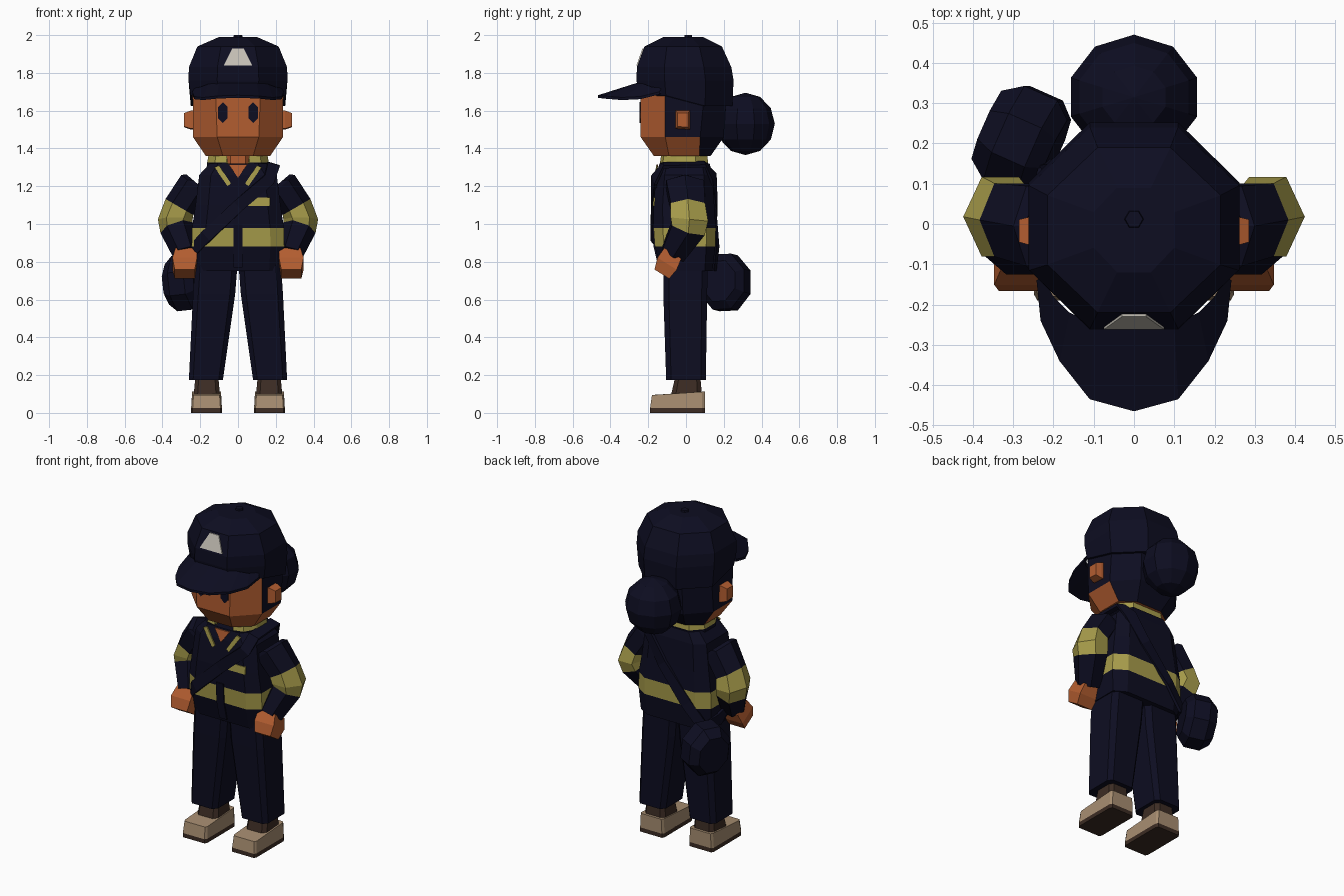
import bpy, bmesh, math
from mathutils import Vector

old = bpy.data.objects.get("Cube")
if old:
    bpy.data.objects.remove(old)


def material(name, rgb):
    m = bpy.data.materials.new(name)
    m.use_nodes = True
    m.diffuse_color = (*rgb, 1)
    m.node_tree.nodes["Principled BSDF"].inputs["Base Color"].default_value = (*rgb, 1)
    return m


NAVY = material("navy", (0.004, 0.004, 0.015))
SKIN = material("skin", (0.45, 0.11, 0.03))
YELLOW = material("reflective_yellow", (0.39, 0.335, 0.07))
BEIGE = material("shoe_beige", (0.39, 0.27, 0.165))
BROWN = material("dark_brown", (0.045, 0.025, 0.017))
PALE = material("badge_pale", (0.55, 0.52, 0.46))


def finish(name, bm, mats, rule=None):
    bmesh.ops.recalc_face_normals(bm, faces=bm.faces)
    if rule:
        for f in bm.faces:
            f.material_index = rule(f.calc_center_median())
    me = bpy.data.meshes.new(name)
    bm.to_mesh(me)
    bm.free()
    for m in mats:
        me.materials.append(m)
    ob = bpy.data.objects.new(name, me)
    bpy.context.collection.objects.link(ob)
    return ob


def loft(name, rings, mats, rule=None, closed=True, cap=True, bands=()):
    """Skin rows of points; segments listed in bands get the second material."""
    bm = bmesh.new()
    rows = [[bm.verts.new(p) for p in r] for r in rings]
    n = len(rows[0])
    for k, (a, b) in enumerate(zip(rows, rows[1:])):
        for i in range(n if closed else n - 1):
            j = (i + 1) % n
            f = bm.faces.new((a[i], a[j], b[j], b[i]))
            f.material_index = int(k in bands)
    if cap:
        bm.faces.new(rows[0])
        bm.faces.new(rows[-1])
    return finish(name, bm, mats, rule)


def octo(x0, x1, y0, y1, z, cut):
    """Rectangle with cut corners at height z."""
    c, d = cut * (x1 - x0) / 2, cut * (y1 - y0) / 2
    return [(x0 + c, y0, z), (x1 - c, y0, z), (x1, y0 + d, z), (x1, y1 - d, z),
            (x1 - c, y1, z), (x0 + c, y1, z), (x0, y1 - d, z), (x0, y0 + d, z)]


def tilted(c, d, ru, rv, n, side, phase=0.0):
    """Ring around c, perpendicular to d, mirrored by side."""
    d = Vector(d).normalized()
    u = Vector((0, 1, 0)).cross(-d).normalized()
    v = d.cross(u)
    out = []
    for i in range(n):
        a = phase + 2 * math.pi * i / n
        p = Vector(c) + u * ru * math.cos(a) + v * rv * math.sin(a)
        out.append((p.x * side, p.y, p.z))
    return out


def plate(name, pts, mat, offset=(0, -0.008, 0)):
    back = [tuple(Vector(p) - Vector(offset)) for p in pts]
    return loft(name, [back, pts], [mat])


# jacket with a reflective waist band
torso = [(0.235, -0.13, 0.14, 0.75), (0.245, -0.165, 0.155, 0.88), (0.243, -0.172, 0.158, 0.98),
         (0.225, -0.172, 0.15, 1.1), (0.205, -0.158, 0.14, 1.26), (0.15, -0.14, 0.125, 1.32)]
loft("jacket", [octo(-w, w, f, b, z, 0.3) for w, f, b, z in torso], [NAVY, YELLOW], bands=(1,))
plate("zip_flap", [(-0.025, -0.145, 0.77), (0.025, -0.145, 0.77), (0.025, -0.172, 0.88),
                   (0.025, -0.179, 1.0), (-0.025, -0.179, 1.0), (-0.025, -0.172, 0.88)], NAVY)
plate("chest_stripe", [(0.03, -0.175, 1.095), (0.17, -0.175, 1.095),
                       (0.17, -0.172, 1.14), (0.08, -0.172, 1.14)], YELLOW)

# collar, open at the front
half = [(0.06, -0.135), (0.12, -0.12), (0.16, -0.05), (0.16, 0.05), (0.1, 0.115)]
path = half + [(-x, y) for x, y in reversed(half)]
loft("collar", [[(x * s, y * s, z) for x, y in path] for s, z in
                ((1.02, 1.27), (1.02, 1.325), (0.98, 1.362), (0.84, 1.3))],
     [NAVY, YELLOW], closed=False, cap=False, bands=(1, 2))
plate("throat", [(-0.05, -0.155, 1.315), (0, -0.166, 1.245), (0.05, -0.155, 1.315)], SKIN)
loft("neck", [octo(-0.065, 0.065, -0.09, 0.06, z, 0.4) for z in (1.25, 1.4)], [SKIN])
for s, side in ((1, "left"), (-1, "right")):
    plate(side + "_lapel_trim", [(0.1 * s, -0.158, 1.31), (0.125 * s, -0.158, 1.3),
                                 (0.055 * s, -0.17, 1.2), (0.038 * s, -0.17, 1.215)], YELLOW)

# arms, hands, legs, shoes
for s, side in ((1, "left"), (-1, "right")):
    loft(side + "_sleeve", [
        tilted((0.2, -0.005, 1.2), (0.6, 0, -0.7), 0.095, 0.11, 6, s),
        tilted((0.235, -0.005, 1.205), (0.6, 0, -0.7), 0.085, 0.115, 6, s),
        tilted((0.31, 0.01, 1.09), (0.5, 0, -0.86), 0.085, 0.105, 6, s),
        tilted((0.332, 0.018, 1.025), (0, -0.1, -1), 0.092, 0.115, 6, s),
        tilted((0.325, 0.012, 0.98), (-0.3, -0.3, -0.9), 0.09, 0.105, 6, s),
        tilted((0.275, -0.07, 0.84), (-0.2, -0.5, -0.8), 0.07, 0.075, 6, s)],
        [NAVY, YELLOW], bands=(2, 3))
    loft(side + "_hand", [
        tilted((0.275, -0.07, 0.845), (0, -0.5, -0.8), 0.08, 0.075, 4, s, math.pi / 4),
        tilted((0.282, -0.1, 0.79), (0, -0.5, -0.8), 0.092, 0.085, 4, s, math.pi / 4),
        tilted((0.282, -0.128, 0.735), (0, -0.5, -0.8), 0.075, 0.065, 4, s, math.pi / 4)], [SKIN])

    def block(name, rows, mats, cut, **kw):
        return loft(side + name, [octo(min(a * s, b * s), max(a * s, b * s), f, r, z, cut)
                                  for a, b, f, r, z in rows], mats, **kw)

    block("_trouser_leg", [(0.08, 0.26, -0.105, 0.105, 0.175), (0.015, 0.238, -0.12, 0.112, 0.63),
                           (0.0, 0.225, -0.12, 0.115, 0.82)], [NAVY], 0.25)
    block("_ankle", [(0.095, 0.235, -0.08, 0.085, 0.09), (0.105, 0.225, -0.055, 0.075, 0.2)],
          [BROWN], 0.3)
    block("_sole", [(0.085, 0.248, -0.19, 0.1, 0), (0.085, 0.248, -0.19, 0.1, 0.025)], [BROWN], 0.1)
    shoe = block("_shoe", [(0.085, 0.248, -0.19, 0.1, 0.025), (0.09, 0.243, -0.18, 0.1, 0.112)],
                 [BEIGE], 0.1)
    for v in shoe.data.vertices:
        if v.co.z > 0.1 and v.co.y < -0.1:
            v.co.z = 0.095

    # ears and eyes
    loft(side + "_ear", [[(x * s, -0.015 + y * k, 1.55 + z * k) for y, z in
                          ((-0.04, -0.045), (0.035, -0.05), (0.035, 0.05), (-0.04, 0.05))]
                         for x, k in ((0.22, 1), (0.25, 1), (0.285, 0.75))], [SKIN])
    plate(side + "_eye", [((0.08 + x) * s, -0.246, 1.59 + z) for x, z in
                          ((0, -0.055), (0.025, -0.03), (0.025, 0.03),
                           (0, 0.055), (-0.025, 0.03), (-0.025, -0.03))], NAVY)


# head: skin at the face and jaw, hair elsewhere
def hair_rule(c):
    return int(c.y > (-0.08 if c.z > 1.46 else 0.09))


def head_ring(w, f, y1, y2, b, fw, z):
    h = [(fw, f), (w, y1), (w, y2), (0.5 * w, b)]
    return [(x, y, z) for x, y in h] + [(-x, y, z) for x, y in reversed(h)]


loft("head", [head_ring(0.17, -0.17, -0.09, 0.07, 0.13, 0.08, 1.36),
              head_ring(0.238, -0.24, -0.11, 0.075, 0.2, 0.11, 1.46),
              head_ring(0.24, -0.24, -0.11, 0.1, 0.215, 0.12, 1.72)], [SKIN, NAVY], hair_rule)
bm = bmesh.new()
bmesh.ops.create_uvsphere(bm, u_segments=10, v_segments=6, radius=0.165)
bmesh.ops.translate(bm, vec=(0, 0.315, 1.53), verts=bm.verts)
for v in bm.verts:
    v.co.y = 0.315 + (v.co.y - 0.315) * 0.94
finish("hair_bun", bm, [NAVY])

# cap, back edge lower than the front edge
cap = loft("cap", [octo(-w, w, f, b, z, 0.58) for w, f, b, z in
                   ((0.25, -0.25, 0.245, 1.68), (0.262, -0.262, 0.252, 1.76), (0.26, -0.26, 0.24, 1.83),
                    (0.215, -0.22, 0.19, 1.94), (0.1, -0.12, 0.09, 1.99))], [NAVY])
for v in cap.data.vertices:
    if v.co.z < 1.7 and v.co.y > 0:
        v.co.z = 1.625
loft("cap_button", [[(r * math.cos(i * math.pi / 3), 0.012 + r * math.sin(i * math.pi / 3), z)
                     for i in range(6)] for r, z in ((0.026, 1.98), (0.022, 2.0))], [NAVY])
plate("cap_badge", [(-0.075, -0.262, 1.84), (0.075, -0.262, 1.84),
                    (0.03, -0.23, 1.93), (-0.03, -0.23, 1.93)], PALE)

# visor
outer = [(0.242, -0.14, 1.7), (0.232, -0.24, 1.675), (0.185, -0.34, 1.67), (0.11, -0.435, 1.678)]
inner = [(0.23, -0.13, 1.72), (0.2, -0.18, 1.725), (0.16, -0.22, 1.74), (0.1, -0.25, 1.75)]


def span(half, mid):
    return half + [mid] + [(-x, y, z) for x, y, z in reversed(half)]


def lower(row, d):
    return [(x, y, z - d) for x, y, z in row]


o, i = span(outer, (0, -0.465, 1.682)), span(inner, (0, -0.25, 1.75))
loft("cap_visor", [i, o, lower(o, 0.014), lower(i, 0.03), i], [NAVY], closed=False, cap=False)

# shoulder strap as a closed ribbon
strap = [(0.19, -0.12, 1.315), (0.165, -0.172, 1.235), (0, -0.182, 1.095), (-0.17, -0.176, 0.935),
         (-0.25, -0.1, 0.85), (-0.262, 0.05, 0.8), (-0.22, 0.15, 0.78), (-0.12, 0.166, 0.9),
         (0.05, 0.16, 1.1), (0.15, 0.148, 1.25), (0.18, 0.1, 1.32)]
pts = [Vector(p) for p in strap]
rings = []
for k, p in enumerate(pts):
    t = (pts[(k + 1) % len(pts)] - pts[k - 1]).normalized()
    n = Vector((p.x * 0.4, p.y, 0)).normalized()
    if p.z > 1.3:
        n = Vector((0.3, 0, 1))
    n = (n - t * n.dot(t)).normalized()
    w = t.cross(n) * 0.033
    rings.append([p + w + n * 0.004, p - w + n * 0.004, p - w - n * 0.012, p + w - n * 0.012])
loft("shoulder_strap", rings + [rings[0]], [NAVY], cap=False)

# hip bag: an eight-sided drum lying on its side
axis = Vector((-0.9, 0.4, -0.1)).normalized()
loft("hip_bag", [tilted(Vector((-0.28, 0.21, 0.69)) + axis * t, axis, r * 1.15, r, 8, 1, math.pi / 8)
                 for t, r in ((-0.09, 0.1), (-0.05, 0.138), (0.04, 0.138), (0.09, 0.1))], [NAVY])
